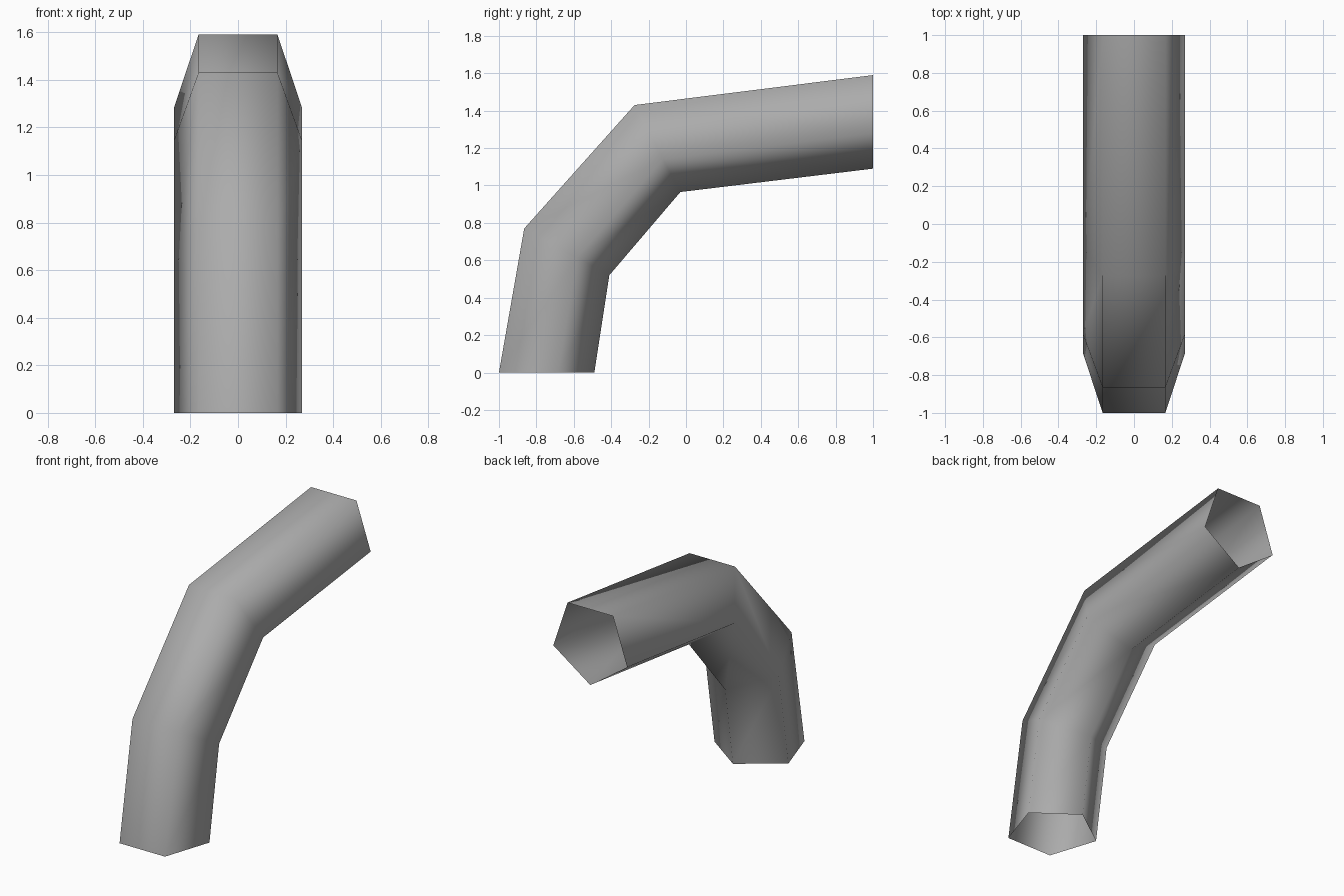
import bpy
import bmesh
from mathutils import Vector

cube = bpy.data.objects.get("Cube")
if cube:
    bpy.data.objects.remove(cube, do_unlink=True)

# Plain grey for the whole pipe
grey = bpy.data.materials.new("mid grey")
grey.use_nodes = True
colour = (0.41, 0.41, 0.41, 1)
grey.diffuse_color = colour
grey.node_tree.nodes["Principled BSDF"].inputs["Base Color"].default_value = colour

# Outer and inner bend points (y, z) at each joint along the pipe
joints = [
    ((-1.0, 0.0), (-0.49, 0.0)),
    ((-0.865, 0.77), (-0.41, 0.52)),
    ((-0.275, 1.43), (-0.03, 0.965)),
    ((1.0, 1.59), (1.0, 1.09)),
]

# Pentagon section: (x, share of the way from outer to inner bend)
section = [(-0.166, 0), (0.166, 0), (0.27, 0.62), (0, 1), (-0.27, 0.62)]


def ring(bm, outer, inner):
    verts = []
    for x, share in section:
        y, z = Vector(outer).lerp(Vector(inner), share)
        verts.append(bm.verts.new((x, y, z)))
    return verts


# Bent five-sided pipe, open at both ends
bm = bmesh.new()
rings = [ring(bm, outer, inner) for outer, inner in joints]
for low, high in zip(rings, rings[1:]):
    for i in range(len(section)):
        j = (i + 1) % len(section)
        face = bm.faces.new((low[i], low[j], high[j], high[i]))
        face.smooth = True

mesh = bpy.data.meshes.new("bent_pipe")
bm.to_mesh(mesh)
bm.free()
mesh.materials.append(grey)
pipe = bpy.data.objects.new("bent_pipe", mesh)
bpy.context.collection.objects.link(pipe)
